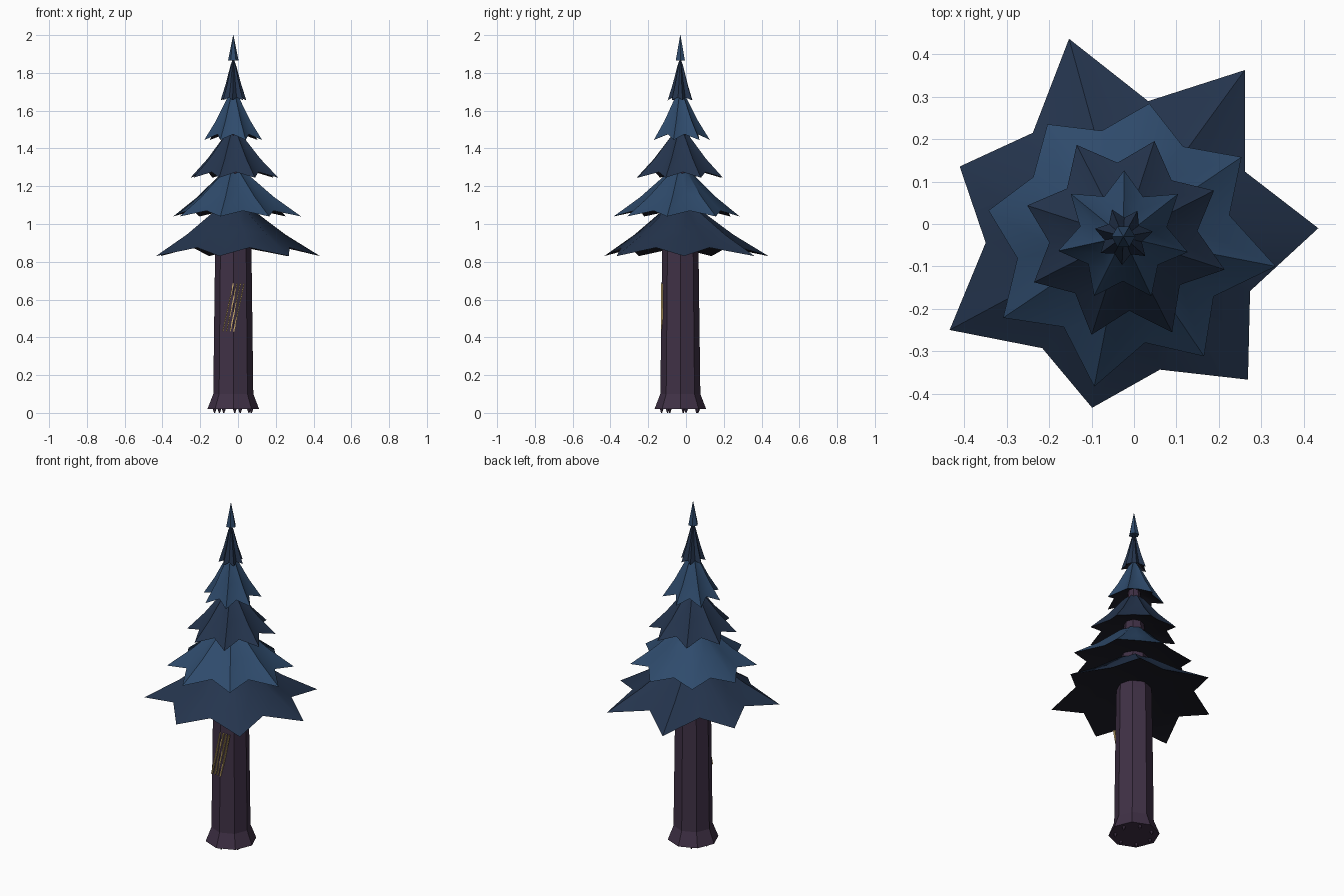
import bpy, bmesh, random
from math import sin, cos, pi, radians
from mathutils import Vector

if "Cube" in bpy.data.objects:
    bpy.data.objects.remove(bpy.data.objects["Cube"])

random.seed(4)
CX, CY = -0.025, -0.03


def material(name, rgb):
    m = bpy.data.materials.new(name)
    m.diffuse_color = (*rgb, 1)
    m.use_nodes = True
    m.node_tree.nodes["Principled BSDF"].inputs["Base Color"].default_value = m.diffuse_color
    return m


NAVY = material("dark_needles", (0.018, 0.035, 0.075))
BLUE = material("light_needles", (0.028, 0.07, 0.15))
SHADE = material("needle_underside", (0.012, 0.012, 0.02))
BARK = material("bark", (0.05, 0.03, 0.06))
GOLD = material("scratch", (0.6, 0.42, 0.15))


def finish(bm, name, mats, smooth=None):
    bmesh.ops.recalc_face_normals(bm, faces=bm.faces)
    me = bpy.data.meshes.new(name)
    bm.to_mesh(me)
    bm.free()
    ob = bpy.data.objects.new(name, me)
    bpy.context.collection.objects.link(ob)
    for m in mats:
        me.materials.append(m)
    if smooth:
        bpy.ops.object.select_all(action='DESELECT')
        bpy.context.view_layer.objects.active = ob
        ob.select_set(True)
        bpy.ops.object.shade_smooth_by_angle(angle=radians(smooth))
    return ob


def bridge(bm, a, b, mat=0):
    n = len(a)
    for i in range(n):
        j = (i + 1) % n
        bm.faces.new((a[i], a[j], b[j], b[i])).material_index = mat


def fan(bm, ring, z, mat=0):
    tip = bm.verts.new((CX, CY, z))
    for i in range(len(ring)):
        bm.faces.new((ring[i], ring[(i + 1) % len(ring)], tip)).material_index = mat


def lathe(name, profile, sides, mat):
    bm = bmesh.new()
    rings = [[bm.verts.new((CX + r * cos(2 * pi * i / sides), CY + r * sin(2 * pi * i / sides), z))
              for i in range(sides)] for r, z in profile]
    for a, b in zip(rings, rings[1:]):
        bridge(bm, a, b)
    bm.faces.new(rings[0])
    bm.faces.new(rings[-1])
    return finish(bm, name, [mat])


# star-shaped skirt of drooping branches, closed by a shallow hollow underside
def tier(name, tips, start, inner, z_tip, z_valley, z_top, mat):
    bm = bmesh.new()
    n = len(tips)

    def ring(f, bend):
        out = []
        for i in range(2 * n):
            a = radians(start) + pi * i / n
            r, z = (tips[i // 2], z_tip) if i % 2 == 0 else (inner, z_valley)
            r *= f
            out.append(bm.verts.new((CX + r * cos(a), CY + r * sin(a), z + (z_top - z) * bend)))
        return out

    rim, mid, high = ring(1, 0), ring(0.6, 0.38), ring(0.22, 0.82)
    bridge(bm, rim, mid)
    bridge(bm, mid, high)
    fan(bm, high, z_top)
    fan(bm, rim, z_valley + (z_top - z_valley) * 0.25, 1)
    return finish(bm, name, [mat, SHADE], 40)


def wobble(n, r):
    return [r * random.uniform(0.96, 1.04) for _ in range(n)]


# foliage
tier("foliage_tier_1", [0.46, 0.486, 0.484, 0.42, 0.465, 0.41, 0.447], 2.5,
     0.325, 0.83, 0.875, 1.13, NAVY)
tier("foliage_tier_2", [0.366, 0.336, 0.32, 0.32, 0.324, 0.342, 0.36, 0.34], -11,
     0.255, 1.04, 1.07, 1.31, BLUE)
tier("foliage_tier_3", wobble(8, 0.245), 27, 0.175, 1.245, 1.275, 1.51, NAVY)
tier("foliage_tier_4", wobble(7, 0.16), 38, 0.105, 1.445, 1.475, 1.71, BLUE)
tier("foliage_tier_5", wobble(7, 0.068), 10, 0.045, 1.655, 1.67, 1.88, NAVY)
lathe("tree_tip", [(0.028, 1.865), (0.001, 2.0)], 6, BLUE)

# trunk with flared foot
lathe("trunk", [(0.137, 0.02), (0.106, 0.1), (0.096, 0.88), (0.055, 1.3), (0.025, 1.6)], 8, BARK)

# small root nubs under the foot
bm = bmesh.new()
for i in range(7):
    a = 2 * pi * i / 7 + 0.3
    made = bmesh.ops.create_cone(bm, cap_ends=True, segments=5, radius1=0.003, radius2=0.012, depth=0.025)
    bmesh.ops.translate(bm, verts=made["verts"],
                        vec=(CX + 0.1 * cos(a), CY + 0.1 * sin(a), 0.0125))
finish(bm, "root_nubs", [BARK])

# four slanted claw scratches on the front of the trunk
bm = bmesh.new()
for i in range(4):
    made = bmesh.ops.create_cube(bm, size=1)
    for v in made["verts"]:
        up = v.co.z > 0
        x = (-0.025 if up else -0.08) + i * 0.019 + v.co.x * 0.006
        v.co = Vector((x, -0.127 + v.co.y * 0.012, 0.685 if up else 0.43))
finish(bm, "claw_scratches", [GOLD])
